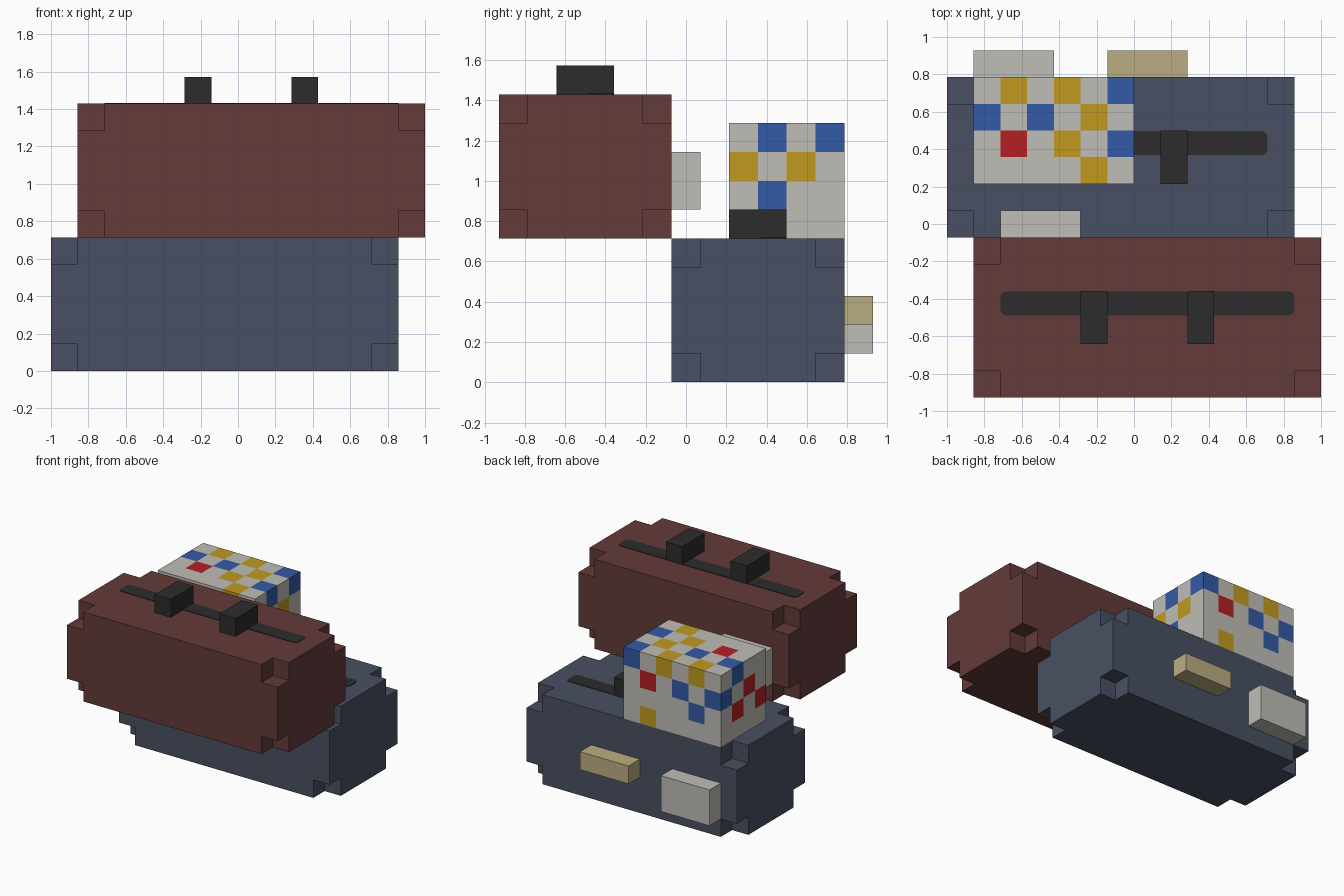
import bpy, bmesh, math
from mathutils import Vector

cube = bpy.data.objects.get("Cube")
if cube:
    bpy.data.objects.remove(cube, do_unlink=True)

U = 1 / 7  # module: every size is a whole or half number of these


def material(name, hex_code):
    srgb = [int(hex_code[i:i + 2], 16) / 255 for i in (0, 2, 4)]
    col = [c / 12.92 if c <= 0.04045 else ((c + 0.055) / 1.055) ** 2.4 for c in srgb] + [1]
    m = bpy.data.materials.new(name)
    m.use_nodes = True
    m.diffuse_color = col
    m.node_tree.nodes["Principled BSDF"].inputs["Base Color"].default_value = col
    return m


MAROON = material("maroon", "633b3a")
SLATE = material("slate_blue", "485062")
BLACK = material("charcoal", "2c2c2c")
WHITE = material("off_white", "bfbdb7")
BEIGE = material("beige", "bbae82")
BLUE = material("bright_blue", "345aa6")
YELLOW = material("mustard", "c09a20")
RED = material("bright_red", "b52022")


def finish(name, bm, mats):
    bmesh.ops.recalc_face_normals(bm, faces=bm.faces)
    me = bpy.data.meshes.new(name)
    bm.to_mesh(me)
    bm.free()
    for m in mats:
        me.materials.append(m)
    ob = bpy.data.objects.new(name, me)
    bpy.context.collection.objects.link(ob)
    return ob


def cell_shell(axes, filled):
    """Outer skin of the filled cells of a grid given by three coordinate lists."""
    bm = bmesh.new()
    n = [len(a) - 1 for a in axes]

    def solid(c):
        return all(0 <= c[k] < n[k] for k in range(3)) and filled(c)

    for i in range(n[0]):
        for j in range(n[1]):
            for k in range(n[2]):
                if not solid((i, j, k)):
                    continue
                for ax in range(3):
                    for side in (0, 1):
                        nb = [i, j, k]
                        nb[ax] += 2 * side - 1
                        if solid(nb):
                            continue
                        u, v = (ax + 1) % 3, (ax + 2) % 3
                        quad = []
                        for du, dv in ((0, 0), (1, 0), (1, 1), (0, 1)):
                            p = [i, j, k]
                            p[ax] += side
                            p[u] += du
                            p[v] += dv
                            quad.append(bm.verts.new([axes[d][p[d]] * U for d in range(3)]))
                        bm.faces.new(quad)
    bmesh.ops.remove_doubles(bm, verts=bm.verts, dist=1e-4)
    return bm


def box(name, lo, hi, mat):
    bm = cell_shell([[lo[k], hi[k]] for k in range(3)], lambda c: True)
    return finish(name, bm, [mat])


def notched_box(name, lo, hi, mat):
    """Box with a one-module cube missing at each of its eight corners."""
    axes = [[lo[k], lo[k] + 1, hi[k] - 1, hi[k]] for k in range(3)]
    bm = cell_shell(axes, lambda c: any(v == 1 for v in c))
    bmesh.ops.dissolve_limit(bm, angle_limit=0.01, verts=bm.verts, edges=bm.edges)
    return finish(name, bm, [mat])


def strip(name, x0, x1, y0, y1, z, r=0.03):
    """Thin plate with rounded corners."""
    bm = bmesh.new()
    ring = []
    corners = ((x1 - r, y1 - r), (x0 + r, y1 - r), (x0 + r, y0 + r), (x1 - r, y0 + r))
    for q, (cx, cy) in enumerate(corners):
        for s in range(4):
            a = math.pi / 2 * (q + s / 3)
            ring.append(bm.verts.new((cx + r * math.cos(a), cy + r * math.sin(a), z)))
    face = bm.faces.new(ring)
    ext = bmesh.ops.extrude_face_region(bm, geom=[face])["geom"]
    top = [g for g in ext if isinstance(g, bmesh.types.BMVert)]
    bmesh.ops.translate(bm, verts=top, vec=Vector((0, 0, 0.004)))
    return finish(name, bm, [BLACK])


# Two bags, each with a belt strip and two clasps on top
def bag(name, lo, hi, mat):
    notched_box(name, lo, hi, mat)
    mid, top, y = (lo[0] + hi[0]) / 2, hi[2], lo[1]
    strip(name + "_belt", (lo[0] + 1) * U, (hi[0] - 1) * U,
          (y + 3) * U + 0.012, (y + 4) * U - 0.004, top * U)
    for label, dx in (("right", -2), ("left", 2)):
        cx = mid + dx
        box(f"{name}_clasp_{label}", (cx - 0.5, y + 2, top), (cx + 0.5, y + 4, top + 1), BLACK)


bag("lower_bag", (-7, -0.5, 0), (6, 5.5, 5), SLATE)
bag("upper_bag", (-6, -6.5, 5), (7, -0.5, 10), MAROON)

# Plates on the rear faces of the bags
box("upper_rear_plate", (-5, -0.5, 6), (-2, 0.5, 8), WHITE)
box("lower_rear_plate_large", (-6, 5.5, 1), (-3, 6.5, 3), WHITE)
box("lower_rear_plate_small", (-1, 5.5, 2), (2, 6.5, 3), BEIGE)

# Chequered box: each face's cells listed top row first
PATTERNS = {
    "top": [".Y.Y.B", "B.B.Y.", ".R.Y.B", "....Y."],    # columns toward +x
    "back": [".Y.Y.B", "B.B.R.", ".B....", "....Y."],   # columns toward +x
    "front": ["....Y.", ".R.B.Y", "R...B.", "......"],  # columns toward +x
    "left": [".B.B", "Y.Y.", ".B..", "...."],           # columns toward +y
    "right": ["..B.", ".R.B", "R.R.", "...."],          # columns toward +y
}
axes = [[-6 + i for i in range(7)], [1.5 + i for i in range(5)], [5 + i for i in range(5)]]
bm = cell_shell(axes, lambda c: True)
bmesh.ops.recalc_face_normals(bm, faces=bm.faces)
for f in bm.faces:
    c, n = f.calc_center_median() / U, f.normal
    col_x, col_y = math.floor(c.x + 6), math.floor(c.y - 1.5)
    row = math.floor(9 - c.z)
    if n.z > 0.5:
        key = PATTERNS["top"][math.floor(5.5 - c.y)][col_x]
    elif abs(n.y) > 0.5:
        key = PATTERNS["back" if n.y > 0 else "front"][row][col_x]
    elif abs(n.x) > 0.5:
        key = PATTERNS["left" if n.x > 0 else "right"][row][col_y]
    else:
        key = "."
    f.material_index = ".BYR".index(key)
finish("chequered_box", bm, [WHITE, BLUE, YELLOW, RED])
